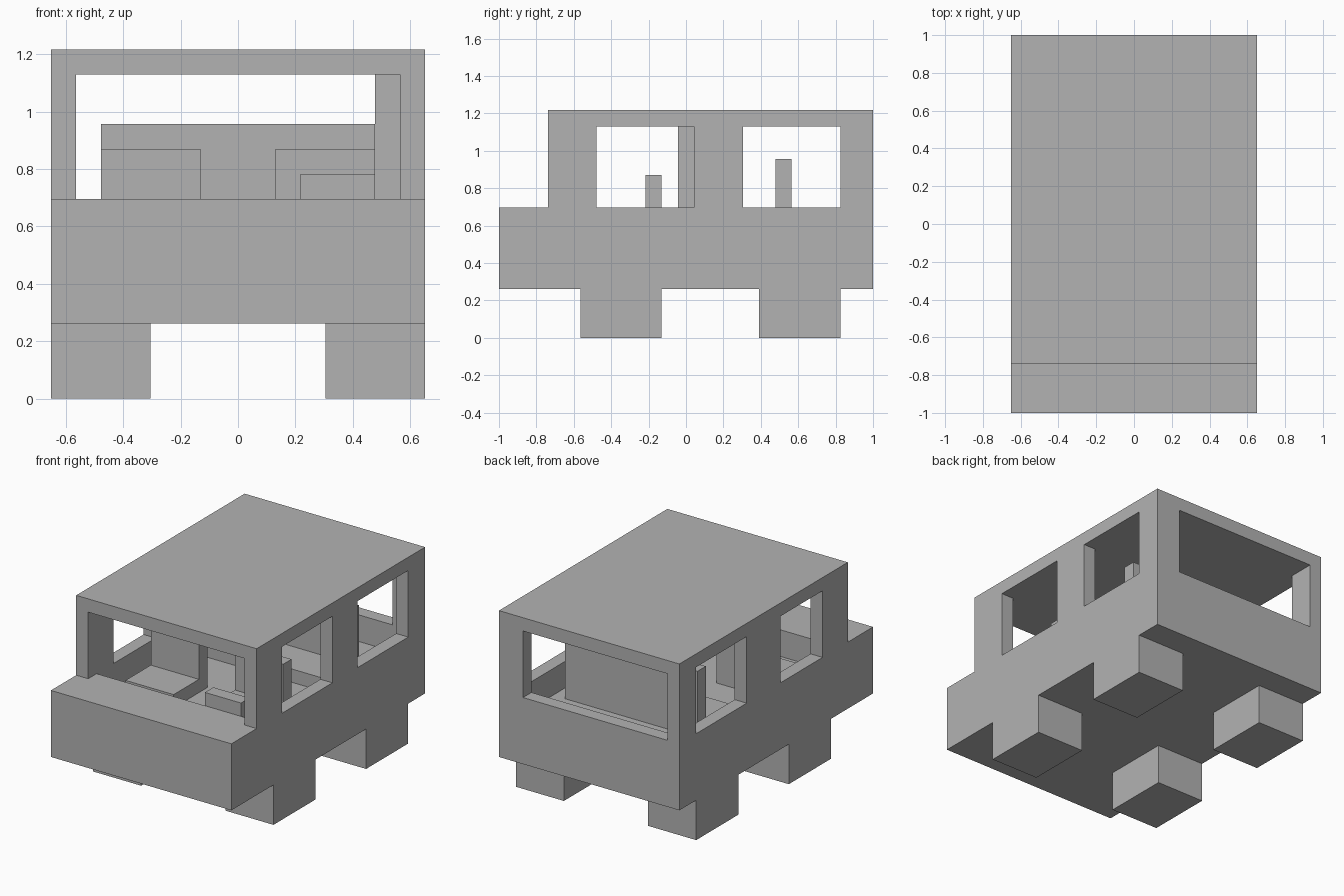
import bpy
import bmesh

cube = bpy.data.objects.get("Cube")
if cube:
    bpy.data.objects.remove(cube, do_unlink=True)

# The whole vehicle sits on a block grid: 23 blocks long, 15 wide, 14 high
U = 2 / 23
HALF_L = 11.5

paint = bpy.data.materials.new("plain_grey")
paint.use_nodes = True
paint.diffuse_color = (0.45, 0.45, 0.45, 1)
paint.node_tree.nodes["Principled BSDF"].inputs["Base Color"].default_value = paint.diffuse_color


def add_object(name, bm):
    bmesh.ops.recalc_face_normals(bm, faces=bm.faces)
    mesh = bpy.data.meshes.new(name)
    bm.to_mesh(mesh)
    bm.free()
    mesh.materials.append(paint)
    obj = bpy.data.objects.new(name, mesh)
    bpy.context.collection.objects.link(obj)
    return obj


def box(name, x, y, z):
    """Block from (low, high) ranges; y is counted from the front bumper."""
    bm = bmesh.new()
    bmesh.ops.create_cube(bm, size=1)
    for v in bm.verts:
        v.co.x = x[v.co.x > 0] * U
        v.co.y = (y[v.co.y > 0] - HALF_L) * U
        v.co.z = z[v.co.z > 0] * U
    return add_object(name, bm)


def cut(obj, x, y, z):
    """Remove a block-shaped volume from an object."""
    cutter = box("cutter", x, y, z)
    cutter.hide_render = True
    mod = obj.modifiers.new("cut", 'BOOLEAN')
    mod.operation = 'DIFFERENCE'
    mod.solver = 'EXACT'
    mod.object = cutter
    graph = bpy.context.evaluated_depsgraph_get()
    graph.update()
    result = bpy.data.meshes.new_from_object(obj.evaluated_get(graph))
    obj.modifiers.clear()
    obj.data = result
    bpy.data.objects.remove(cutter, do_unlink=True)


# Body: side profile with hood and cabin, extruded across the width
profile = [(0, 3), (23, 3), (23, 14), (3, 14), (3, 8), (0, 8)]
bm = bmesh.new()
side = bm.faces.new([bm.verts.new((-7.5 * U, (y - HALF_L) * U, z * U)) for y, z in profile])
grown = bmesh.ops.extrude_face_region(bm, geom=[side])["geom"]
moved = [g for g in grown if isinstance(g, bmesh.types.BMVert)]
bmesh.ops.translate(bm, verts=moved, vec=(15 * U, 0, 0))
body = add_object("body", bm)

# Cabin interior and window openings
cut(body, (-6.5, 6.5), (4, 22), (6, 13))
cut(body, (-6.5, 6.5), (2, 5), (8, 13))       # windscreen
cut(body, (-6.5, 5.5), (21.5, 24), (8, 13))   # rear window
cut(body, (6, 8), (6, 12), (8, 13))           # left front window
cut(body, (-8, -6), (6, 11), (8, 13))         # right front window
for x in ((6, 8), (-8, -6)):
    cut(body, x, (15, 21), (8, 13))           # rear side windows

# Wheels
for side_name, x in (("left", (3.5, 7.5)), ("right", (-7.5, -3.5))):
    box("front_wheel_" + side_name, x, (5, 10), (0, 3))
    box("rear_wheel_" + side_name, x, (16, 21), (0, 3))

# Front seats
for side_name, x in (("left", (1.5, 5.5)), ("right", (-5.5, -1.5))):
    box("front_seat_cushion_" + side_name, x, (6, 9), (6, 7))
    box("front_seat_back_" + side_name, x, (9, 10), (6, 10))

# Rear bench
box("rear_bench_cushion", (-5.5, 5.5), (14, 17), (6, 7))
box("rear_bench_back", (-5.5, 5.5), (17, 18), (6, 11))

# Steering wheel block behind the dashboard
box("steering_wheel", (2.5, 5.5), (4, 5), (6, 9))
